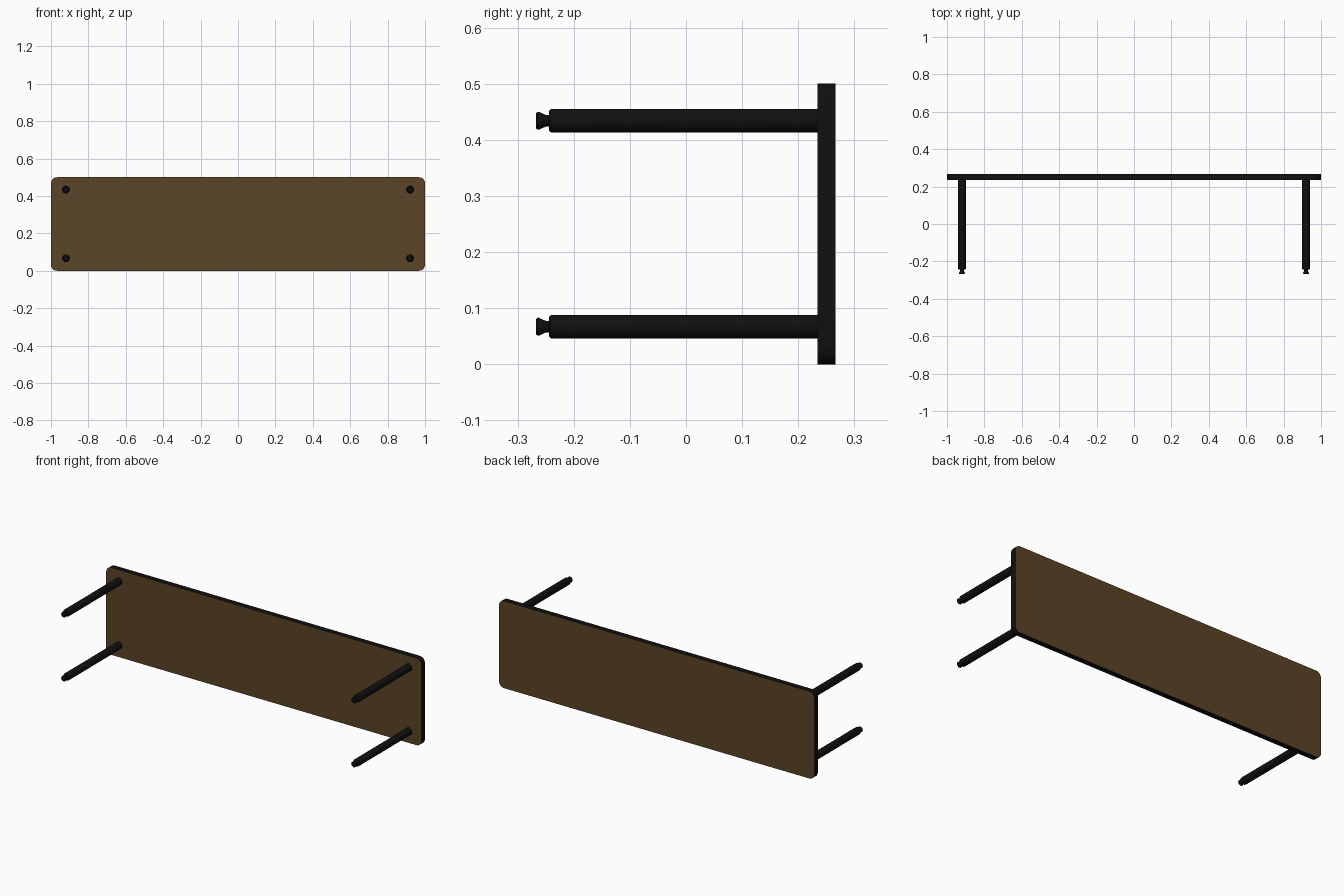
import bpy, bmesh, math

if "Cube" in bpy.data.objects:
    bpy.data.objects.remove(bpy.data.objects["Cube"])


def mat(name, col):
    m = bpy.data.materials.new(name)
    m.diffuse_color = (*col, 1)
    m.use_nodes = True
    m.node_tree.nodes["Principled BSDF"].inputs["Base Color"].default_value = m.diffuse_color
    return m


brown = mat("brown wood", (0.105, 0.058, 0.02))
black = mat("black", (0.005, 0.005, 0.005))


def finish(bm, name, mats):
    bmesh.ops.recalc_face_normals(bm, faces=bm.faces)
    me = bpy.data.meshes.new(name)
    bm.to_mesh(me)
    bm.free()
    ob = bpy.data.objects.new(name, me)
    bpy.context.collection.objects.link(ob)
    for m in mats:
        me.materials.append(m)
    bpy.ops.object.select_all(action='DESELECT')
    ob.select_set(True)
    bpy.context.view_layer.objects.active = ob
    bpy.ops.object.shade_smooth_by_angle(angle=math.radians(35))
    return ob


# tabletop: rounded rectangle, brown faces and black edge band
Y0, Y1, R = 0.234, 0.266, 0.032
bm = bmesh.new()
outline = []
for cx, cz, start in ((1 - R, 0.5 - R, 0), (-1 + R, 0.5 - R, 90), (-1 + R, R, 180), (1 - R, R, 270)):
    for i in range(9):
        a = math.radians(start + 90 * i / 8)
        outline.append(bm.verts.new((cx + R * math.cos(a), Y0, cz + R * math.sin(a))))
face = bm.faces.new(outline)
ext = bmesh.ops.extrude_face_region(bm, geom=[face], use_keep_orig=True)
for v in ext["geom"]:
    if isinstance(v, bmesh.types.BMVert):
        v.co.y = Y1
bm.normal_update()
for f in bm.faces:
    f.material_index = 0 if abs(f.normal.y) > 0.5 else 1
finish(bm, "tabletop", [brown, black])


# round parts along the y axis from (y, radius) profiles
def lathe(name, x, z, profile, n=32):
    bm = bmesh.new()
    rings = [[bm.verts.new((x + r * math.cos(2 * math.pi * k / n), y, z + r * math.sin(2 * math.pi * k / n)))
              for k in range(n)] for y, r in profile]
    for a, b in zip(rings, rings[1:]):
        for k in range(n):
            bm.faces.new((a[k], a[(k + 1) % n], b[(k + 1) % n], b[k]))
    bm.faces.new(rings[0])
    bm.faces.new(rings[-1])
    finish(bm, name, [black])


LEG = [(Y0, 0.021), (-0.239, 0.021), (-0.242, 0.020), (-0.244, 0.017)]
FOOT = [(-0.240, 0.010), (-0.250, 0.0105), (-0.256, 0.013), (-0.262, 0.016), (-0.265, 0.016), (-0.267, 0.0135)]
for side, x in (("left", -0.92), ("right", 0.92)):
    for level, z in (("lower", 0.067), ("upper", 0.434)):
        lathe(f"{side}_{level}_leg", x, z, LEG)
        lathe(f"{side}_{level}_foot", x, z, FOOT)
